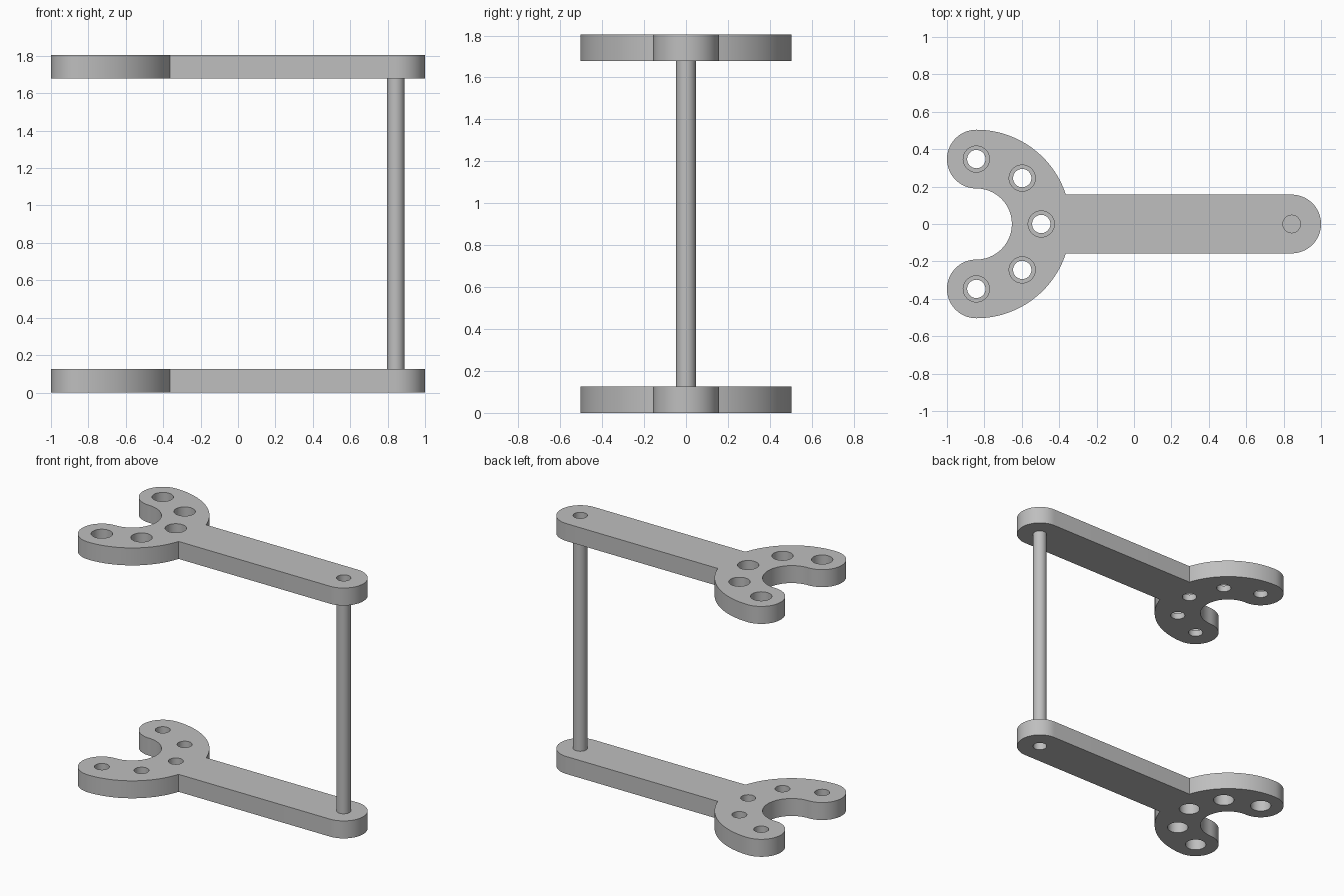
import bpy, bmesh
from math import cos, sin, pi, asin, radians
from mathutils import Matrix

cube = bpy.data.objects.get("Cube")
if cube:
    bpy.data.objects.remove(cube, do_unlink=True)

HEIGHT, THICK = 1.805, 0.126
HALF = 0.157                  # half width of the arm and of the fork
END = 1 - HALF                # x of the rounded ends
RING = 0.347                  # radius of the fork's centre line
ROD_R, ROD_INSET = 0.047, 0.06

grey = bpy.data.materials.new("plain grey")
grey.use_nodes = True
colour = (0.52, 0.52, 0.52, 1)
grey.diffuse_color = colour
grey.node_tree.nodes["Principled BSDF"].inputs["Base Color"].default_value = colour


def arc(cx, cy, r, a0, a1, n=32):
    return [(cx + r * cos(a0 + (a1 - a0) * i / n),
             cy + r * sin(a0 + (a1 - a0) * i / n)) for i in range(n + 1)]


def lathe(bm, x, y, profile, n=48):
    """Closed solid of revolution from (radius, z) pairs, listed upwards."""
    rings = [[bm.verts.new((x + r * cos(2 * pi * i / n), y + r * sin(2 * pi * i / n), z))
              for i in range(n)] for r, z in profile]
    for low, high in zip(rings, rings[1:]):
        for i in range(n):
            j = (i + 1) % n
            bm.faces.new((low[i], low[j], high[j], high[i]))
    bm.faces.new(rings[0][::-1])
    bm.faces.new(rings[-1])


def make_object(name, bm):
    bmesh.ops.recalc_face_normals(bm, faces=bm.faces)
    mesh = bpy.data.meshes.new(name)
    bm.to_mesh(mesh)
    bm.free()
    mesh.materials.append(grey)
    obj = bpy.data.objects.new(name, mesh)
    bpy.context.collection.objects.link(obj)
    return obj


def select(obj):
    bpy.ops.object.select_all(action='DESELECT')
    obj.select_set(True)
    bpy.context.view_layer.objects.active = obj


def smooth(obj):
    select(obj)
    bpy.ops.object.shade_smooth_by_angle(angle=radians(30))


# Arm outline: rounded end, then round the open fork
join = asin(HALF / (RING + HALF))
outline = arc(END, 0, HALF, -pi / 2, pi / 2)
outline += arc(-END, 0, RING + HALF, join, pi / 2)
outline += arc(-END, RING, HALF, pi / 2, 3 * pi / 2)[1:]
outline += arc(-END, 0, RING - HALF, pi / 2, -pi / 2, 48)[1:]
outline += arc(-END, -RING, HALF, pi / 2, 3 * pi / 2)[1:]
outline += arc(-END, 0, RING + HALF, -pi / 2, -join)[1:]

bm = bmesh.new()
base = bm.faces.new([bm.verts.new((x, y, 0)) for x, y in outline])
top = bmesh.ops.extrude_face_region(bm, geom=[base])["geom"]
bmesh.ops.translate(bm, vec=(0, 0, THICK),
                    verts=[v for v in top if isinstance(v, bmesh.types.BMVert)])
lower = make_object("lower_arm", bm)

# Counterbored fork holes, wide on the outer face, and the rod hole
bm = bmesh.new()
for k in range(-2, 3):
    a = k * pi / 4
    lathe(bm, -END + RING * cos(a), RING * sin(a),
          [(0.07, -0.05), (0.07, 0.08), (0.049, 0.08), (0.049, THICK + 0.05)])
lathe(bm, END, 0, [(ROD_R, -0.05), (ROD_R, THICK + 0.05)])
cutter = make_object("hole_cutter", bm)
cutter.hide_render = True

mod = lower.modifiers.new("holes", 'BOOLEAN')
mod.operation = 'DIFFERENCE'
mod.solver = 'EXACT'
mod.object = cutter
select(lower)
bpy.ops.object.modifier_apply(modifier=mod.name)
bpy.data.objects.remove(cutter, do_unlink=True)

# Upper arm mirrors the lower one
upper = lower.copy()
upper.data = lower.data.copy()
upper.name = "upper_arm"
bpy.context.collection.objects.link(upper)
upper.data.transform(Matrix.Translation((0, 0, HEIGHT)) @ Matrix.Diagonal((1, 1, -1, 1)))
upper.data.flip_normals()

# Rod seated part way into both arms
bm = bmesh.new()
lathe(bm, END, 0, [(ROD_R, ROD_INSET), (ROD_R, HEIGHT - ROD_INSET)])
rod = make_object("connecting_rod", bm)

for part in (lower, upper, rod):
    smooth(part)
